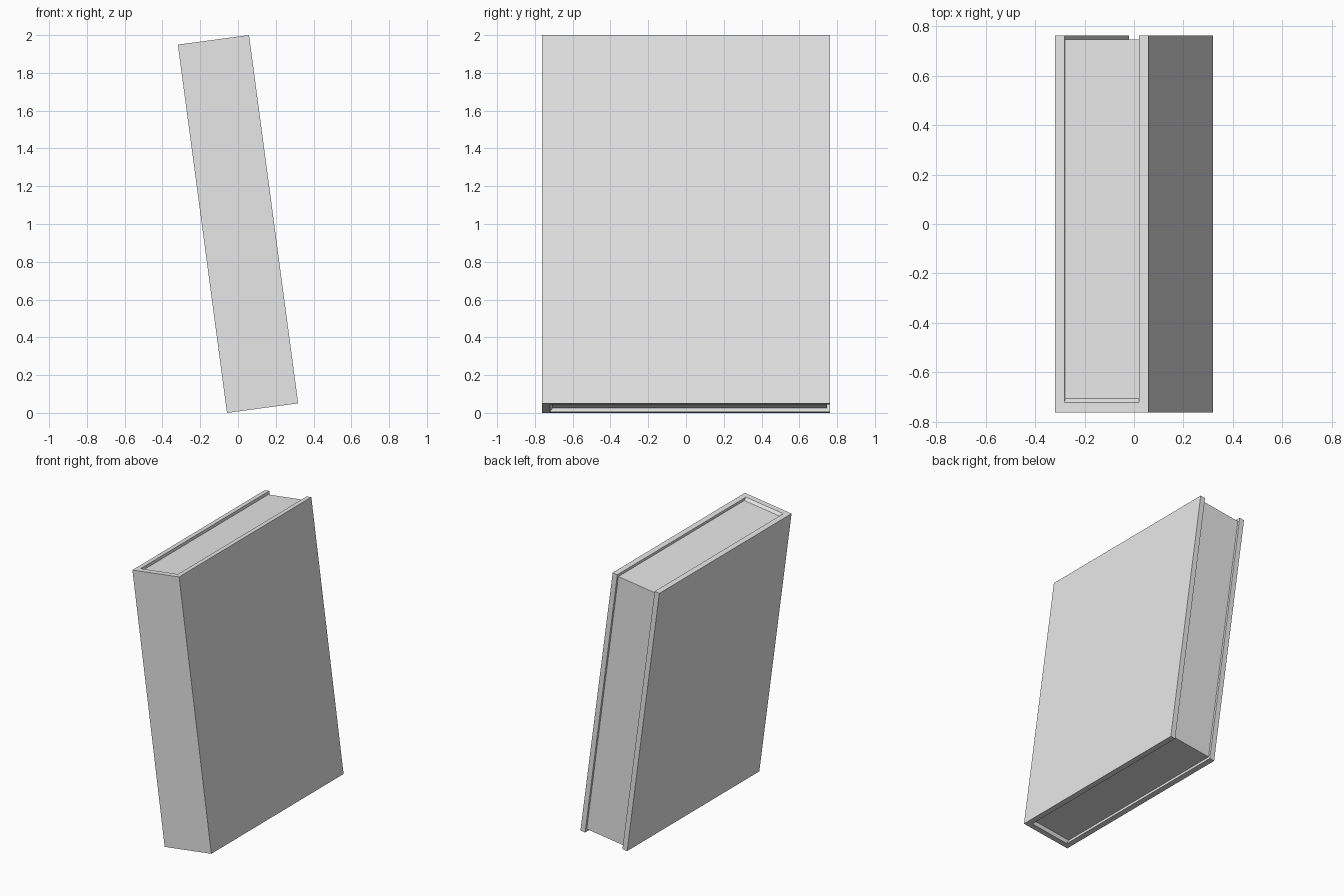
import bpy
import bmesh
from math import radians

# Remove the default cube
cube = bpy.data.objects.get("Cube")
if cube:
    bpy.data.objects.remove(cube, do_unlink=True)

# Book dimensions
HEIGHT, THICK, DEPTH = 1.967, 0.38, 1.524
BOARD = 0.038      # thickness of covers and spine
RECESS = 0.02      # how far the pages sit below the cover edges
FORE = 0.016       # how far the pages sit in from the open edge
LEAN = radians(-7.6)

grey = bpy.data.materials.new("light_grey")
grey.use_nodes = True
colour = (0.8, 0.8, 0.8, 1)
grey.diffuse_color = colour
grey.node_tree.nodes["Principled BSDF"].inputs["Base Color"].default_value = colour


def prism(name, outline, direction):
    """Extrude a closed outline along a direction and lean it with the book."""
    bm = bmesh.new()
    face = bm.faces.new([bm.verts.new(p) for p in outline])
    ext = bmesh.ops.extrude_face_region(bm, geom=[face])
    moved = [g for g in ext["geom"] if isinstance(g, bmesh.types.BMVert)]
    bmesh.ops.translate(bm, verts=moved, vec=direction)
    bmesh.ops.recalc_face_normals(bm, faces=bm.faces)
    mesh = bpy.data.meshes.new(name)
    bm.to_mesh(mesh)
    bm.free()
    mesh.materials.append(grey)
    obj = bpy.data.objects.new(name, mesh)
    obj.rotation_euler = (0, LEAN, 0)
    obj.location = (0, 0, 1)
    bpy.context.collection.objects.link(obj)
    return obj


# Cover: two boards and a spine as one U-shaped section
x, y, h = THICK / 2, DEPTH / 2, HEIGHT / 2
xi, yi = x - BOARD, -y + BOARD + 0.003
section = [(-x, -y), (x, -y), (x, y), (xi, y), (xi, yi), (-xi, yi), (-xi, y), (-x, y)]
prism("book_cover", [(px, py, -h) for px, py in section], (0, 0, HEIGHT))

# Pages: block with a sloped edge rising to the spine at top and bottom
top = [(yi, h), (yi + 0.015, h - RECESS), (y - FORE, h - RECESS)]
side = top + [(py, -pz) for py, pz in reversed(top)]
prism("page_block", [(-xi, py, pz) for py, pz in side], (2 * xi, 0, 0))
